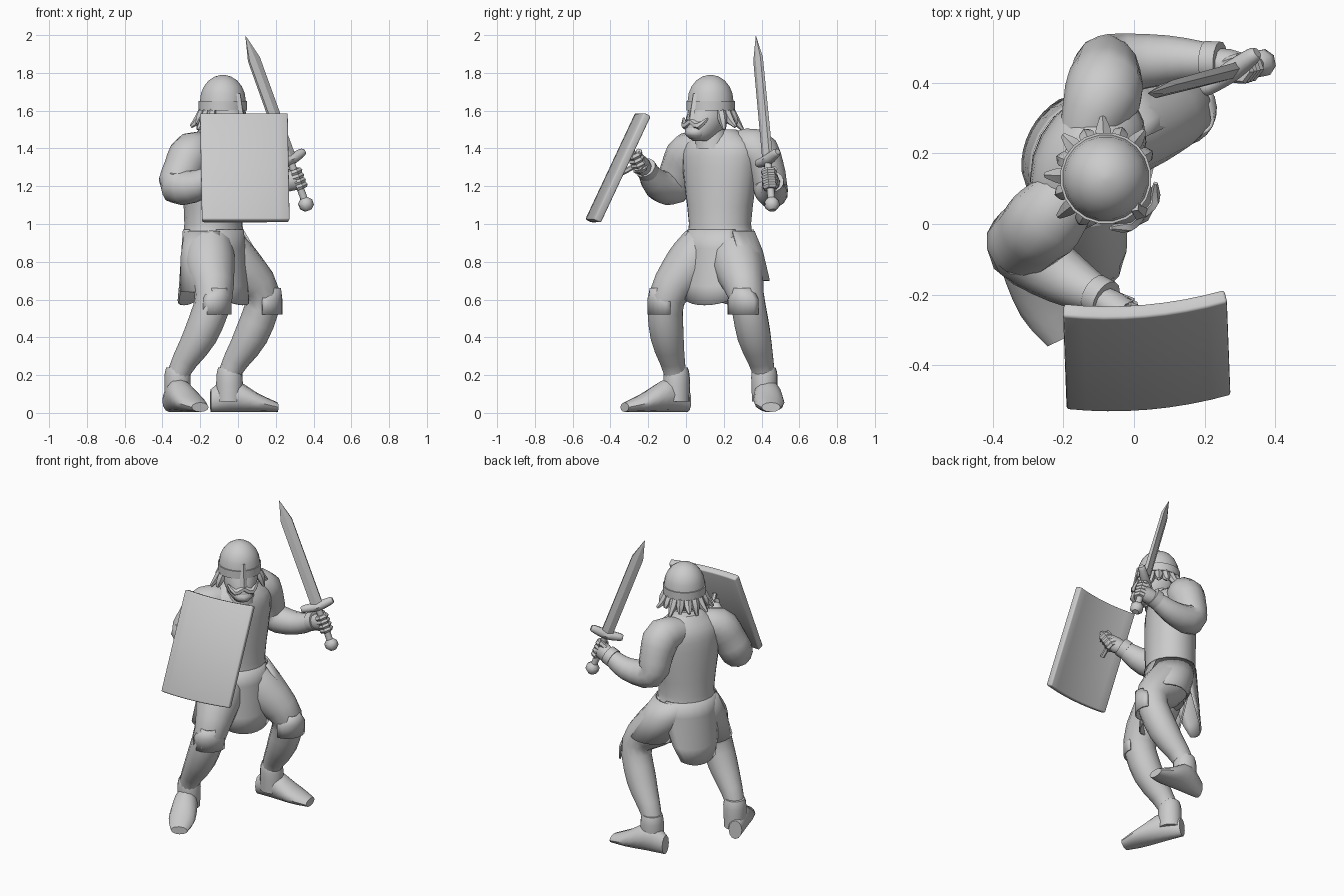
import bpy, bmesh
from math import sin, cos, pi, radians
from mathutils import Vector as V

cube = bpy.data.objects.get("Cube")
if cube:
    bpy.data.objects.remove(cube)

grey = bpy.data.materials.new("plain grey")
grey.use_nodes = True
colour = (0.6, 0.6, 0.6, 1)
grey.diffuse_color = colour
grey.node_tree.nodes["Principled BSDF"].inputs["Base Color"].default_value = colour

Z = V((0, 0, 1))
DOWN = -Z
YAW = radians(-28)
FRONT = V((cos(YAW), sin(YAW), 0))      # where the chest points
LEFT = Z.cross(FRONT)
FACE = V((1, -1, 0)).normalized()       # where the head points
FACE_LEFT = Z.cross(FACE)
CHEST = V((-0.13, 0.18, 0))
HEAD = V((-0.08, 0.13, 0))


def finish(name, bm, thick=0, bevel=0, sharp=45):
    bmesh.ops.recalc_face_normals(bm, faces=bm.faces)
    mesh = bpy.data.meshes.new(name)
    bm.to_mesh(mesh)
    bm.free()
    mesh.materials.append(grey)
    for polygon in mesh.polygons:
        polygon.use_smooth = True
    mesh.set_sharp_from_angle(angle=radians(sharp))
    ob = bpy.data.objects.new(name, mesh)
    bpy.context.collection.objects.link(ob)
    if thick:
        mod = ob.modifiers.new("thickness", "SOLIDIFY")
        mod.thickness, mod.offset = thick, 0
    if bevel:
        mod = ob.modifiers.new("soft edge", "BEVEL")
        mod.width, mod.segments = bevel, 2


def skin(bm, rings, closed):
    for ring, following in zip(rings, rings[1:]):
        n = len(ring)
        for i in range(n if closed else n - 1):
            j = (i + 1) % n
            bm.faces.new((ring[i], ring[j], following[j], following[i]))


def ease(rows, steps=3):
    """Fill in rows along a smooth curve through the given ones."""
    last = len(rows) - 1
    out = []
    for i in range(last):
        near = rows[max(i - 1, 0)], rows[i], rows[i + 1], rows[min(i + 2, last)]
        for k in range(steps):
            t = k / steps
            out.append([b + t / 2 * (c - a + t * (2 * a - 5 * b + 4 * c - d + t * (3 * (b - c) + d - a)))
                        for a, b, c, d in zip(*near)])
    return out + [rows[-1]]


def loft(name, rows, ref=LEFT, sides=14, axis=None, arc=None, sharp=45):
    """Rings along a path; row = (point, depth radius, width radius)."""
    bm = bmesh.new()
    points = [V(row[0]) for row in rows]
    rings = []
    for i, (_, depth, width) in enumerate(rows):
        t = axis or points[min(i + 1, len(points) - 1)] - points[max(i - 1, 0)]
        t = t.normalized()
        u = (ref - t * ref.dot(t)).normalized()
        v = t.cross(u)
        if arc:
            angles = [arc * (2 * k / sides - 1) for k in range(sides + 1)]
        else:
            angles = [2 * pi * k / sides for k in range(sides)]
        rings.append([bm.verts.new(points[i] + v * depth * cos(h) + u * width * sin(h)) for h in angles])
    skin(bm, rings, not arc)
    if not arc:
        bm.faces.new(rings[0])
        bm.faces.new(rings[-1])
    finish(name, bm, 0.01 if arc else 0, sharp=sharp)


def limb(name, rows, ref=LEFT, sides=14):
    """Round tube; row = (x, y, z, radius)."""
    loft(name, [(row[:3], row[3], row[3]) for row in ease(rows)], ref, sides)


def stack(name, centre, forward, rows, sides=16):
    """Level ovals from the top down; row = (shift forward, height, depth, width)."""
    loft(name, [(centre + forward * f + Z * z, depth, width) for f, z, depth, width in ease(rows)],
         Z.cross(forward), sides, DOWN)


def at_head(forward, left, height):
    return HEAD + FACE * forward + FACE_LEFT * left + Z * height


# torso and collar
stack("tunic_body", CHEST, FRONT, [
    (0, 1.5, 0.07, 0.09), (0, 1.42, 0.13, 0.2), (0, 1.3, 0.15, 0.21),
    (0, 1, 0.15, 0.17), (0, 0.9, 0.15, 0.19), (0, 0.75, 0.08, 0.1)], 20)
stack("collar", HEAD, FACE, [(0, 1.53, 0.07, 0.07), (-0.02, 1.4, 0.1, 0.1)])

# long skirt flaps in front and behind
for name, middle, half, taper in (("front_flap", 0, 52, 0.85), ("back_flap", 180, 68, 0.5)):
    bm, rings = bmesh.new(), []
    for k in range(5):
        t = k / 4
        ring = []
        for i in range(9):
            s = i / 4 - 1
            h = radians(middle + half * s * (1 + (taper - 1) * t * t))
            z = 0.97 + (0.03 * s * s - 0.4) * t
            out = FRONT * (0.15 + 0.03 * t) * cos(h) + LEFT * (0.18 + 0.02 * t) * sin(h)
            ring.append(bm.verts.new(CHEST + out + Z * z))
        rings.append(ring)
    skin(bm, rings, False)
    finish(name, bm, 0.01)

# skirt flaps draped over the outside of the thighs
for name, outward, top, hem in (
        ("left_flap", V((0.1, 1, 0)), V((-0.1, 0.23, 0.96)), V((0.02, 0.3, 0.7))),
        ("right_flap", V((-0.8, -0.6, 0)), V((-0.15, 0.13, 0.96)), V((-0.16, 0, 0.64)))):
    loft(name, [(top.lerp(hem, t), r, r) for t, r in ((0, 0.13), (0.4, 0.145), (1, 0.14))],
         Z.cross(outward), 10, DOWN, 1.35)

# legs: hip, thigh, knee, calf, ankle, sole
limb("left_leg", [(-0.1, 0.25, 0.88, 0.13), (0, 0.28, 0.77, 0.135), (0.13, 0.32, 0.62, 0.095),
                  (0.07, 0.36, 0.41, 0.09), (-0.04, 0.41, 0.22, 0.06), (-0.05, 0.42, 0.07, 0.06)])
limb("right_leg", [(-0.15, 0.1, 0.9, 0.12), (-0.15, 0.02, 0.78, 0.135), (-0.13, -0.1, 0.61, 0.1),
                   (-0.2, -0.1, 0.41, 0.09), (-0.31, -0.06, 0.22, 0.06), (-0.32, -0.05, 0.07, 0.06)])

# close-fitting knee guards
for name, knee, forward in (("left_knee_guard", V((0.13, 0.325, 0.6)), FRONT),
                            ("right_knee_guard", V((-0.14, -0.1, 0.6)), V((0.6, -0.8, 0)))):
    loft(name, [(knee + Z * rise, 0.1, width) for rise, width in ((0.06, 0.06), (0, 0.1), (-0.08, 0.1))],
         Z.cross(forward), 8, DOWN, 1.1)


# boots
def boot(side, heel, toe, ankle):
    heel, toe = V(heel), V(toe)
    forward = (toe - heel).normalized()
    shape = ease([(0, 0.06, 0.04), (0.3, 0.09, 0.07), (0.7, 0.05, 0.08), (1, 0.025, 0.05)])
    loft(side + "_foot", [(heel.lerp(toe, t) + Z * (high + 0.005), high, wide) for t, high, wide in shape],
         Z.cross(forward), 12, forward)
    stack(side + "_boot_cuff", V(ankle), forward,
          [(0, 0.24, 0.06, 0.06), (0, 0.19, 0.07, 0.07), (0, 0.06, 0.07, 0.065)])


boot("left", (-0.145, 0.42, 0), (0.21, 0.45, 0), (-0.045, 0.415, 0))
boot("right", (-0.365, 0.01, 0), (-0.2, -0.325, 0), (-0.32, -0.05, 0))


# arms with wrist cuffs: neck, shoulder, upper arm, elbow, forearm, wrist
def arm(side, rows):
    neck, shoulder, upper, elbow, fore, wrist = [V(row[:3]) for row in rows]
    ref = (elbow - shoulder).cross(wrist - elbow).normalized()
    limb(side + "_arm", rows, ref)
    along_arm = (wrist - fore).normalized()
    loft(side + "_cuff", [(wrist + along_arm * d, 0.058, 0.058) for d in (-0.03, 0.015)], ref)


arm("right", [(-0.14, 0.14, 1.4, 0.07), (-0.24, 0.02, 1.38, 0.11), (-0.29, -0.03, 1.29, 0.105),
              (-0.315, -0.07, 1.2, 0.1), (-0.2, -0.15, 1.21, 0.08), (-0.09, -0.21, 1.29, 0.05)])
arm("left", [(-0.15, 0.21, 1.4, 0.07), (-0.09, 0.36, 1.4, 0.11), (-0.08, 0.42, 1.3, 0.1),
             (-0.06, 0.45, 1.18, 0.09), (0.1, 0.465, 1.17, 0.07), (0.23, 0.46, 1.22, 0.05)])

# head and beard
stack("head", HEAD, FACE, [(0, 1.7, 0.09, 0.09), (0.02, 1.57, 0.12, 0.105),
                           (0.05, 1.48, 0.11, 0.075), (0.07, 1.44, 0.05, 0.04)])
stack("beard", HEAD, FACE, [(0.11, 1.52, 0.04, 0.06), (0.11, 1.48, 0.06, 0.06), (0.1, 1.45, 0.04, 0.04)], 10)

# helmet: a tall dome above a slightly wider band
dome = [(at_head(0, 0, 1.65 + 0.14 * sin(h)), 0.123 * cos(h)) for h in (1.5, 1.2, 0.9, 0.6, 0.3, 0)]
band = [(at_head(0, 0, z), 0.13) for z in (1.65, 1.6)]
loft("helmet", [(p, r, r) for p, r in dome + band], FACE_LEFT, 20, DOWN)
loft("nose_guard", [(at_head(0.117 + 0.03 * t, 0, 1.69 - 0.15 * t), 0.012, 0.015 + 0.008 * t)
                    for t in (0, 0.5, 1)], FACE_LEFT, 4)
for side, s in (("left", 1), ("right", -1)):
    rows = (0.145, 0, 1.545, 0.016), (0.14, 0.05, 1.52, 0.02), (0.11, 0.09, 1.56, 0.006)
    limb(side + "_moustache", [(*at_head(f, l * s, z), r) for f, l, z, r in rows], FACE, 6)

# locks of hair below the helmet rim
for i in range(11):
    h = radians(75 + 21 * i)
    out = FACE * cos(h) + FACE_LEFT * sin(h)
    reach = 0.17 if i % 2 else 0.145
    limb("hair_lock", [(*(HEAD + out * d + Z * z), r) for d, z, r in (
        (0.1, 1.62, 0.02), (0.125, 1.56, 0.025), (reach, 1.5 + 0.015 * (i % 3), 0.009))], Z.cross(out), 6)

# sword
pommel, tip = V((0.36, 0.455, 1.105)), V((0.04, 0.37, 1.995))
length = (tip - pommel).length
blade = (tip - pommel).normalized()
cross = V((0.8, 0.55, 0.3))
cross = (cross - blade * cross.dot(blade)).normalized()


def along(distance):
    return pommel + blade * distance


loft("sword_blade", [(along(0.24), 0.022, 0.04), (along(length - 0.13), 0.016, 0.04),
                     (tip, 0.001, 0.001)], cross, 6, sharp=20)
loft("sword_grip", [(along(d), 0.02, 0.02) for d in (0, 0.25)], cross, 10)
loft("sword_pommel", [(along(d), r, r) for d, r in (
    (-0.035, 0.02), (-0.015, 0.04), (0.015, 0.04), (0.035, 0.02))], cross, 8)
limb("sword_guard", [(*(along(0.25 + 0.012 * abs(s)) + cross * 0.1 * s), r) for s, r in (
    (-1, 0.016), (-0.8, 0.024), (0, 0.03), (0.8, 0.024), (1, 0.016))], blade, 8)


# hands gripping the sword and the shield handle
def hand(side, centre, wrist, grip):
    centre, wrist, grip = V(centre), V(wrist), V(grip).normalized()
    reach = centre - wrist
    outward = (reach - grip * grip.dot(reach)).normalized()
    across = grip.cross(outward)
    loft(side + "_palm", [(wrist, 0.04, 0.04), (wrist.lerp(centre, 0.5), 0.045, 0.055),
                          (centre, 0.04, 0.055)], grip, 10)
    for k in range(4):
        knuckle = centre + grip * (0.027 * k - 0.04)
        curl = [knuckle + (outward * cos(h) + across * sin(h)) * 0.028 for h in range(-2, 3)]
        loft(side + "_finger", [(p, 0.017, 0.017) for p in curl], grip, 6)
    thumb = wrist.lerp(centre, 0.4) + grip * 0.03, centre + grip * 0.055 + across * 0.03
    loft(side + "_thumb", [(p, 0.018, 0.018) for p in thumb], grip, 6)


hand("left", along(0.14), (0.22, 0.46, 1.215), blade)
hand("right", (-0.02, -0.255, 1.33), (-0.1, -0.21, 1.285), (0.3, -0.35, 0.75))
limb("shield_handle", [(-0.04, -0.34, 1.27, 0.014), (-0.02, -0.25, 1.33, 0.014),
                       (0, -0.3, 1.4, 0.014)], V((1, 0, 0)), 6)

# curved shield, leaning with its foot forward
bm, rings = bmesh.new(), []
for k in range(2):
    ring = []
    for i in range(9):
        s = i / 4 - 1
        bow = 0.02 * s + 0.022 * s * s
        ring.append(bm.verts.new((0.03 + 0.01 * k + 0.23 * s, bow - 0.245 - 0.265 * k, 1.58 - 0.565 * k)))
    rings.append(ring)
skin(bm, rings, False)
finish("shield", bm, 0.042, 0.008)
